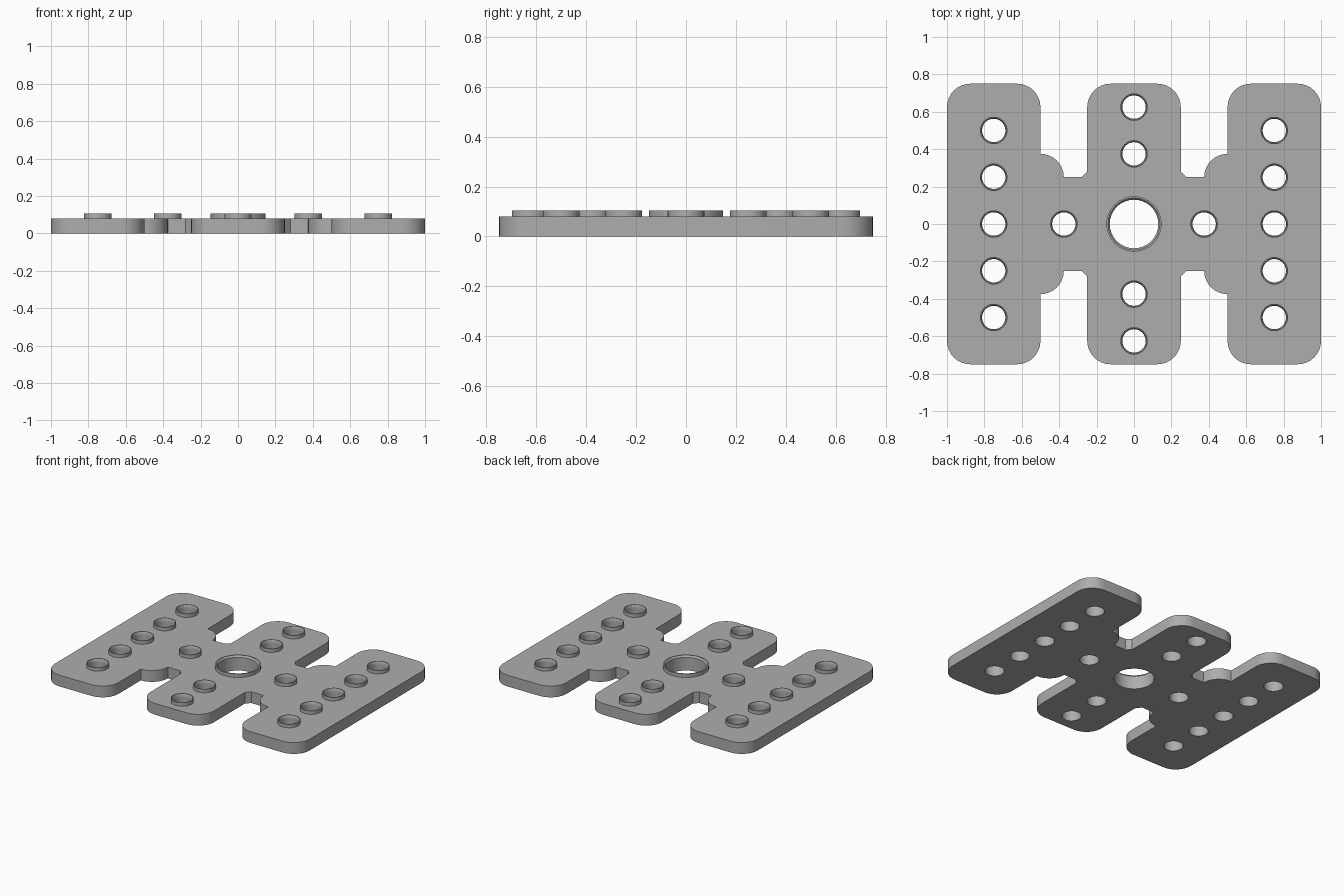
import bpy, bmesh
from math import sin, cos, pi, radians

if "Cube" in bpy.data.objects:
    bpy.data.objects.remove(bpy.data.objects["Cube"])

PLATE_Z, TOP_Z = 0.08, 0.105
SMALL, LARGE = (0.0625, 0.0735), (0.13, 0.148)   # hole and collar radii

grey = bpy.data.materials.new("plain grey")
grey.use_nodes = True
colour = (0.42, 0.42, 0.42, 1)
grey.diffuse_color = colour
grey.node_tree.nodes["Principled BSDF"].inputs["Base Color"].default_value = colour


def arc(cx, cy, r, start, end, steps=8):
    angles = [radians(start + (end - start) * i / steps) for i in range(steps + 1)]
    return [(cx + r * cos(a), cy + r * sin(a)) for a in angles]


def finish(name, mesh):
    obj = bpy.data.objects.new(name, mesh)
    bpy.context.collection.objects.link(obj)
    mesh.materials.clear()
    mesh.materials.append(grey)
    bpy.ops.object.select_all(action='DESELECT')
    obj.select_set(True)
    bpy.context.view_layer.objects.active = obj
    bpy.ops.object.shade_smooth_by_angle(angle=radians(30))
    return obj


# Hole layout: one large centre hole, a small one each side, three columns
holes = [(0, 0, LARGE)]
for s in (-1, 1):
    holes += [(s * 0.375, 0, SMALL), (0, s * 0.375, SMALL), (0, s * 0.625, SMALL)]
    holes += [(s * 0.75, k * 0.25, SMALL) for k in range(-2, 3)]

# Plate outline: one quarter, mirrored into the other three
quarter = (arc(0.875, 0.625, 0.125, 0, 90) + arc(0.625, 0.625, 0.125, 90, 180)
           + arc(0.5, 0.25, 0.125, 90, 180)
           + [(0.28, 0.25), (0.25, 0.28)] + arc(0.125, 0.625, 0.125, 0, 90))
half = quarter + [(-x, y) for x, y in reversed(quarter)]
outline = half + [(x, -y) for x, y in reversed(half)]

# Plate: filled flat curve with holes, given thickness
curve = bpy.data.curves.new("plate_outline", 'CURVE')
curve.dimensions = '2D'
curve.fill_mode = 'BOTH'
curve.extrude = PLATE_Z / 2
loops = [outline] + [arc(x, y, r[0], 0, 360, 32)[:-1] for x, y, r in holes]
for points in loops:
    spline = curve.splines.new('POLY')
    spline.points.add(len(points) - 1)
    for p, (x, y) in zip(spline.points, points):
        p.co = (x, y, 0, 1)
    spline.use_cyclic_u = True
helper = bpy.data.objects.new("plate_outline", curve)
bpy.context.collection.objects.link(helper)
graph = bpy.context.evaluated_depsgraph_get()
mesh = bpy.data.meshes.new_from_object(helper.evaluated_get(graph))
bpy.data.objects.remove(helper)
bm = bmesh.new()
bm.from_mesh(mesh)
bmesh.ops.remove_doubles(bm, verts=bm.verts, dist=0.0001)
bmesh.ops.translate(bm, verts=bm.verts, vec=(0, 0, PLATE_Z / 2))
bmesh.ops.recalc_face_normals(bm, faces=bm.faces)
bm.to_mesh(mesh)
bm.free()
finish("plate", mesh)


# Collars: turned rings with a bevelled inner lip
def collar(x, y, radii, name):
    inner, outer = radii
    lip = inner + (outer - inner) * 0.5
    profile = [(outer, PLATE_Z), (outer, TOP_Z), (lip, TOP_Z),
               (inner, TOP_Z - 0.012), (inner, PLATE_Z)]
    bm = bmesh.new()
    rings = [[bm.verts.new((px, py, z)) for px, py in arc(x, y, r, 0, 360, 32)[:-1]]
             for r, z in profile]
    for a, b in zip(rings, rings[1:]):
        for i in range(len(a)):
            j = (i + 1) % len(a)
            bm.faces.new((a[i], a[j], b[j], b[i]))
    mesh = bpy.data.meshes.new(name)
    bm.to_mesh(mesh)
    bm.free()
    finish(name, mesh)


for n, (x, y, radii) in enumerate(holes):
    collar(x, y, radii, "centre_collar" if n == 0 else f"collar_{n}")
